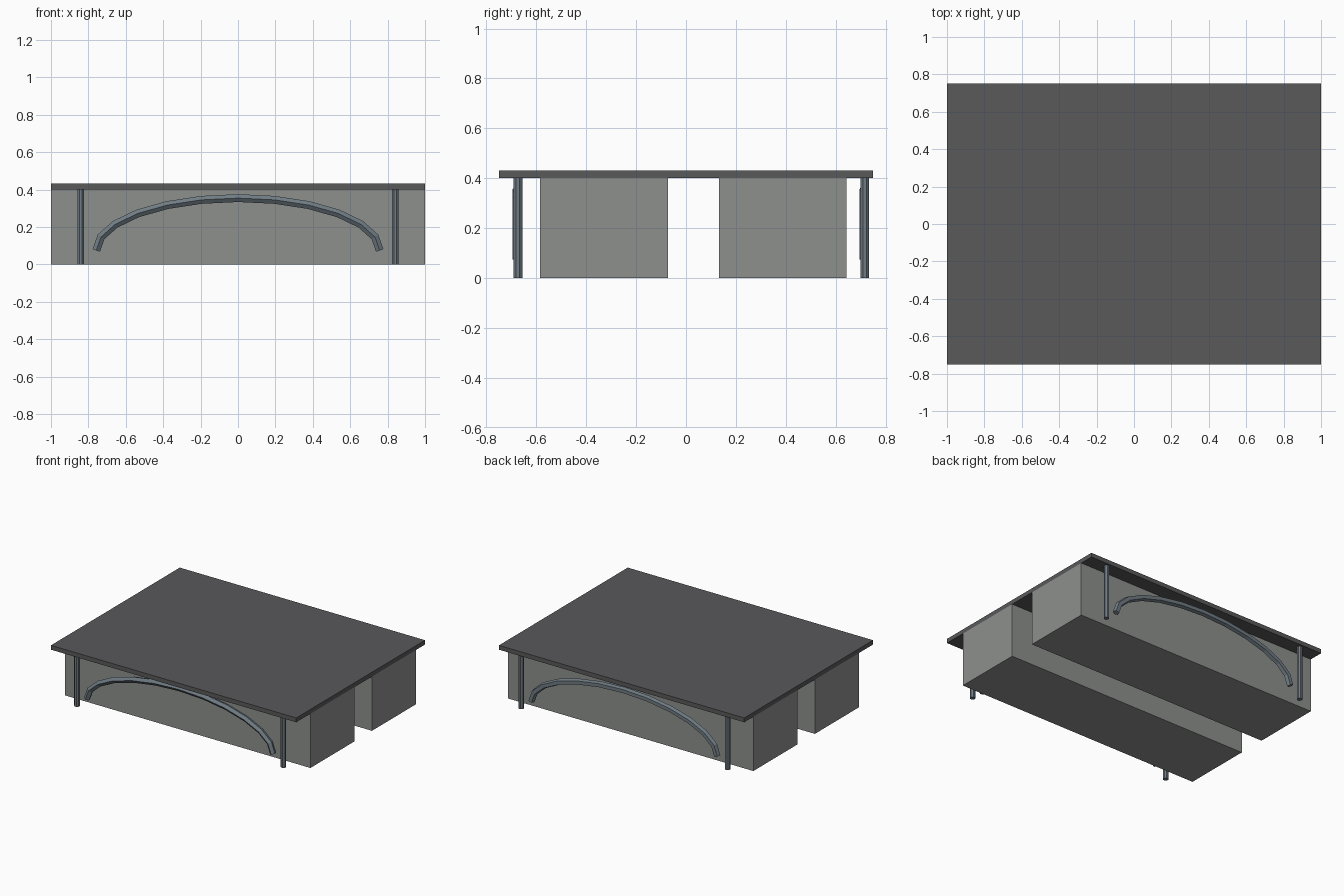
import bpy, bmesh
from math import sin, cos, pi, radians
from mathutils import Vector, Matrix

if "Cube" in bpy.data.objects:
    bpy.data.objects.remove(bpy.data.objects["Cube"])


def material(name, rgb):
    m = bpy.data.materials.new(name)
    m.diffuse_color = (*rgb, 1)
    m.use_nodes = True
    m.node_tree.nodes["Principled BSDF"].inputs["Base Color"].default_value = m.diffuse_color
    return m


TOP = material("dark_top", (0.10, 0.10, 0.105))
BASE = material("grey_base", (0.27, 0.28, 0.27))
METAL = material("blue_grey_metal", (0.16, 0.20, 0.23))


def make(name, bm, mat):
    bmesh.ops.recalc_face_normals(bm, faces=bm.faces)
    me = bpy.data.meshes.new(name)
    bm.to_mesh(me)
    bm.free()
    me.materials.append(mat)
    ob = bpy.data.objects.new(name, me)
    bpy.context.collection.objects.link(ob)
    return ob


def box(name, lo, hi, mat):
    lo, hi = Vector(lo), Vector(hi)
    bm = bmesh.new()
    bmesh.ops.create_cube(bm, size=1, matrix=Matrix.Translation((lo + hi) / 2)
                          @ Matrix.Diagonal((*(hi - lo), 1)))
    return make(name, bm, mat)


def post(name, x, y, mat, r=0.019, h=0.4):
    bm = bmesh.new()
    bmesh.ops.create_cone(bm, cap_ends=True, segments=8, radius1=r, radius2=r, depth=h,
                          matrix=Matrix.Translation((x, y, h / 2)) @ Matrix.Rotation(pi / 8, 4, 'Z'))
    return make(name, bm, mat)


def arch(name, y, mat, r=0.022, sides=5, segs=12):
    # half-ellipse path swept with a five-sided section, one edge facing the front
    path = [Vector((-0.758 * cos(pi * i / segs), y, 0.075 + 0.28 * sin(pi * i / segs)))
            for i in range(segs + 1)]
    bm = bmesh.new()
    rings = []
    for i, p in enumerate(path):
        a = (p - path[i - 1]).normalized() if i else (path[1] - p).normalized()
        b = (path[i + 1] - p).normalized() if i < segs else a
        t = (a + b).normalized()
        n = Vector((-t.z, 0, t.x)) / t.dot(a)
        rings.append([bm.verts.new(p + r * (cos(k) * Vector((0, -1, 0)) + sin(k) * n))
                      for k in (2 * pi * j / sides for j in range(sides))])
    for u, v in zip(rings, rings[1:]):
        for j in range(sides):
            k = (j + 1) % sides
            bm.faces.new((u[j], u[k], v[k], v[j]))
    bm.faces.new(rings[0])
    bm.faces.new(rings[-1])
    return make(name, bm, mat)


# table top
box("top_slab", (-1, -0.75, 0.4), (1, 0.75, 0.432), TOP)

# long base blocks
box("front_base_block", (-1, -0.585, 0), (1, -0.073, 0.4), BASE)
box("back_base_block", (-1, 0.132, 0), (1, 0.644, 0.4), BASE)

# posts and arched rails along both long sides
for side, y in (("front", -0.674), ("back", 0.717)):
    for hand, x in (("left", -0.841), ("right", 0.841)):
        post(f"{side}_{hand}_post", x, y, METAL)
    arch(f"{side}_arch", y, METAL)
